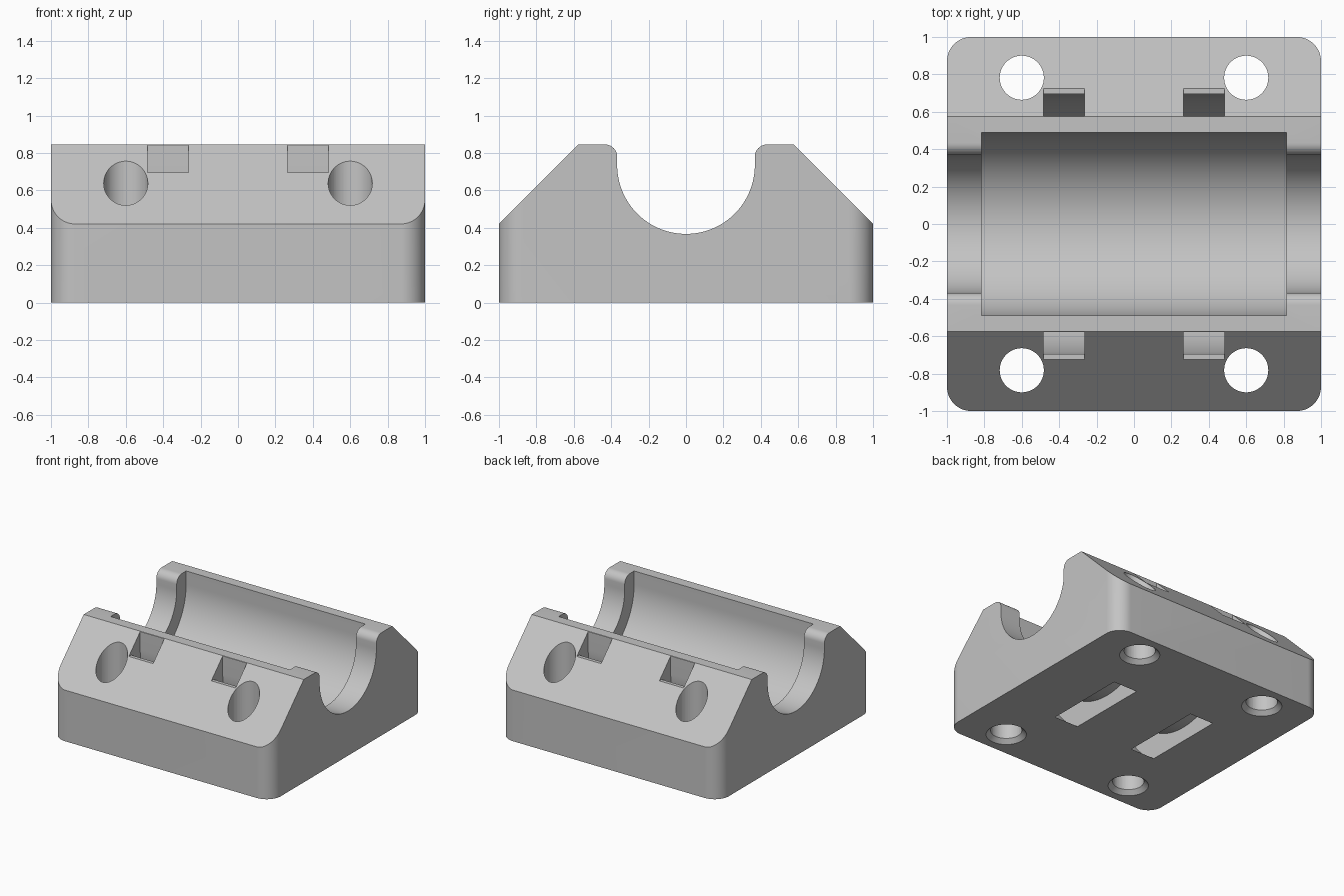
import bpy
import bmesh
from math import cos, sin, radians

cube = bpy.data.objects.get("Cube")
if cube:
    bpy.data.objects.remove(cube, do_unlink=True)

grey = bpy.data.materials.new("plain grey")
grey.use_nodes = True
grey.diffuse_color = (0.55, 0.55, 0.55, 1)
grey.node_tree.nodes["Principled BSDF"].inputs["Base Color"].default_value = (0.55, 0.55, 0.55, 1)


def arc(cy, cz, r, start, end, steps):
    """Points on an arc, angles in degrees."""
    angles = [radians(start + (end - start) * i / steps) for i in range(steps + 1)]
    return [(cy + r * cos(a), cz + r * sin(a)) for a in angles]


def prism(name, points, low, high, axis="x"):
    """Extrude a closed outline along x (outline in y, z) or z (outline in x, y)."""
    place = (lambda p, d: (d, *p)) if axis == "x" else (lambda p, d: (*p, d))
    bm = bmesh.new()
    face = bm.faces.new([bm.verts.new(place(p, low)) for p in points])
    moved = bmesh.ops.extrude_face_region(bm, geom=[face])["geom"]
    verts = [g for g in moved if isinstance(g, bmesh.types.BMVert)]
    bmesh.ops.translate(bm, verts=verts, vec=place((0, 0), high - low))
    bmesh.ops.recalc_face_normals(bm, faces=bm.faces)
    mesh = bpy.data.meshes.new(name)
    bm.to_mesh(mesh)
    bm.free()
    mesh.materials.append(grey)
    obj = bpy.data.objects.new(name, mesh)
    bpy.context.collection.objects.link(obj)
    return obj


def combine(target, cutter, operation="DIFFERENCE"):
    """Apply a boolean and discard the cutter."""
    cutter.hide_render = True
    mod = target.modifiers.new("cut", "BOOLEAN")
    mod.operation = operation
    mod.solver = "EXACT"
    mod.object = cutter
    bpy.context.view_layer.objects.active = target
    bpy.ops.object.modifier_apply(modifier=mod.name)
    bpy.data.objects.remove(cutter, do_unlink=True)


TOP, BORE_Z = 0.845, 0.735
BORE, POCKET = 0.368, 0.49
LIP, CORNER = 0.065, 0.13

# Body: end outline with sloped shoulders and a round-lipped shaft trough
half = [(1.0, 0), (1.0, 0.42), (0.575, TOP)]
half += arc(BORE + LIP, TOP - LIP, LIP, 90, 180, 10)
trough = arc(0, BORE_Z, BORE, 0, -180, 64)
outline = half + trough + [(-y, z) for y, z in reversed(half)]
body = prism("bearing_block", outline, -1.1, 1.1)

# Rounded vertical corners
c = 1 - CORNER
plan = []
for sx, sy, start in ((1, 1, 0), (-1, 1, 90), (-1, -1, 180), (1, -1, 270)):
    plan += arc(sx * c, sy * c, CORNER, start, start + 90, 14)
combine(body, prism("corner_plan", plan, -0.1, 1, "z"), "INTERSECT")

# Wider bearing pocket between the end walls
pocket = [(POCKET, 1)] + arc(0, BORE_Z, POCKET, 0, -180, 72) + [(-POCKET, 1)]
combine(body, prism("pocket_cutter", pocket, -0.815, 0.815))

# Curved strap channels passing beneath the pocket
OUT, IN, LEDGE = 0.695, 0.577, 0.695
channel = [(0.76, 1), (0.76, LEDGE), (OUT, LEDGE)]
channel += arc(0, 0.603, OUT, 0, -180, 64)
channel += [(-OUT, LEDGE), (-0.76, LEDGE), (-0.76, 1), (-IN, 1)]
channel += arc(0, LEDGE, IN, 180, 360, 64) + [(IN, 1)]
for low in (-0.485, 0.265):
    combine(body, prism("strap_cutter", channel, low, low + 0.22))

# Bolt holes with a chamfered mouth on the underside
for x in (-0.6, 0.6):
    for y in (-0.782, 0.782):
        combine(body, prism("bolt_cutter", arc(x, y, 0.118, 0, 354, 59), -0.1, 1, "z"))
        bpy.ops.mesh.primitive_cone_add(vertices=60, radius1=0.162, radius2=0.112,
                                        depth=0.05, location=(x, y, 0.015))
        combine(body, bpy.context.object)

# Smooth curved walls, keep machined edges sharp
bpy.ops.object.select_all(action="DESELECT")
body.select_set(True)
bpy.context.view_layer.objects.active = body
body.data.materials.clear()
body.data.materials.append(grey)
for poly in body.data.polygons:
    poly.material_index = 0
bpy.ops.object.shade_smooth_by_angle(angle=radians(25))
